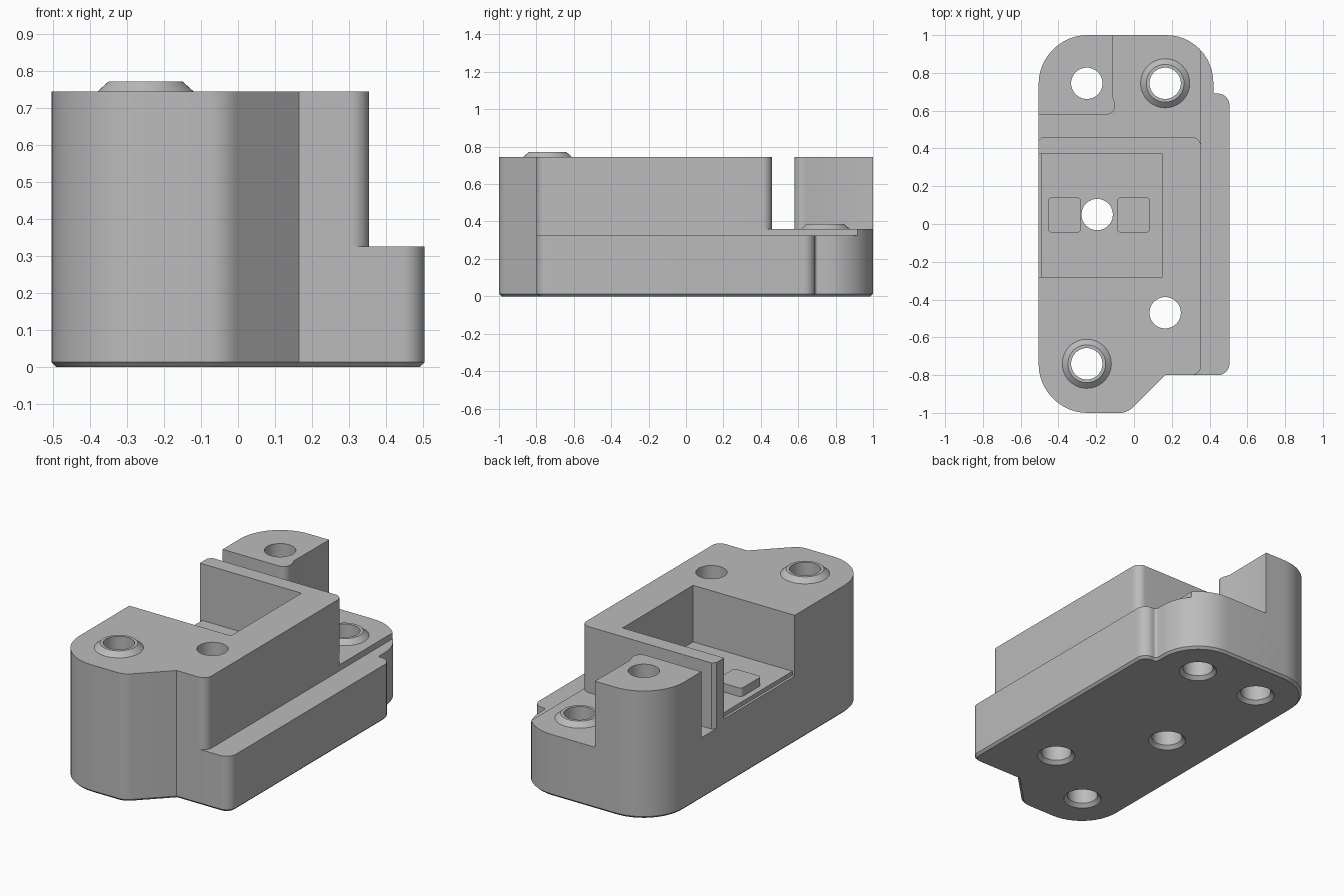
import bpy, bmesh, math
from mathutils import Vector

if "Cube" in bpy.data.objects:
    bpy.data.objects.remove(bpy.data.objects["Cube"], do_unlink=True)

grey = bpy.data.materials.new("machined grey")
grey.use_nodes = True
colour = (0.5, 0.5, 0.5, 1)
grey.diffuse_color = colour
grey.node_tree.nodes["Principled BSDF"].inputs["Base Color"].default_value = colour


def make(name, bm):
    bmesh.ops.recalc_face_normals(bm, faces=bm.faces)
    mesh = bpy.data.meshes.new(name)
    bm.to_mesh(mesh)
    bm.free()
    mesh.materials.append(grey)
    ob = bpy.data.objects.new(name, mesh)
    bpy.context.collection.objects.link(ob)
    return ob


def rounded(corners, steps=12):
    """Turn (x, y, radius) corners into a filleted outline."""
    out = []
    for i, (x, y, r) in enumerate(corners):
        p = Vector((x, y))
        if r == 0:
            out.append(p)
            continue
        a = (Vector(corners[i - 1][:2]) - p).normalized()
        b = (Vector(corners[(i + 1) % len(corners)][:2]) - p).normalized()
        half = a.angle(b) / 2
        centre = p + (a + b).normalized() * (r / math.sin(half))
        start = p + a * (r / math.tan(half)) - centre
        end = p + b * (r / math.tan(half)) - centre
        sweep = math.atan2(start.x * end.y - start.y * end.x, start.dot(end))
        for k in range(steps + 1):
            t = sweep * k / steps
            c, s = math.cos(t), math.sin(t)
            out.append(centre + Vector((start.x * c - start.y * s, start.x * s + start.y * c)))
    return out


def prism(name, corners, z0, z1, chamfer=0):
    bm = bmesh.new()
    base = bm.faces.new([bm.verts.new((p.x, p.y, z0)) for p in rounded(corners)])
    grown = bmesh.ops.extrude_face_region(bm, geom=[base], use_keep_orig=True)["geom"]
    for v in grown:
        if isinstance(v, bmesh.types.BMVert):
            v.co.z = z1
    if chamfer:
        bmesh.ops.recalc_face_normals(bm, faces=bm.faces)
        rim = [e for e in bm.edges if all(abs(v.co.z - z0) < 1e-5 for v in e.verts)]
        bmesh.ops.bevel(bm, geom=rim, offset=chamfer, segments=1, affect='EDGES')
    return make(name, bm)


def box(name, x0, x1, y0, y1, z0, z1, r=0):
    return prism(name, [(x0, y0, r), (x1, y0, r), (x1, y1, r), (x0, y1, r)], z0, z1)


def lathe(name, x, y, profile, sides=48):
    bm = bmesh.new()
    rings = []
    for r, z in profile:
        angles = [math.tau * k / sides for k in range(sides)]
        rings.append([bm.verts.new((x + r * math.cos(t), y + r * math.sin(t), z)) for t in angles])
    for low, high in zip(rings, rings[1:]):
        for k in range(sides):
            n = (k + 1) % sides
            bm.faces.new((low[k], low[n], high[n], high[k]))
    bm.faces.new(rings[0][::-1])
    bm.faces.new(rings[-1])
    return make(name, bm)


def combine(target, tool, operation='DIFFERENCE'):
    mod = target.modifiers.new("combine", 'BOOLEAN')
    mod.operation, mod.solver, mod.object = operation, 'EXACT', tool
    bpy.context.view_layer.objects.active = target
    bpy.ops.object.modifier_apply(modifier=mod.name)
    bpy.data.objects.remove(tool, do_unlink=True)


TOP, DECK, LEDGE, FLOOR = 0.745, 0.36, 0.325, 0.415

# Full-height block with the chamfered foot
body = prism("bracket_body", [
    (-0.505, -1, 0.26), (-0.035, -1, 0.1), (0.165, -0.8, 0), (0.505, -0.8, 0.06),
    (0.505, 0.69, 0.06), (0.42, 0.69, 0.015), (0.42, 1, 0.25), (-0.505, 1, 0.26)],
    0, TOP, 0.013)

# Side ledge
combine(body, prism("ledge_cutter", [
    (0.3, -0.9, 0), (0.3, -0.8, 0), (0.355, -0.8, 0.05), (0.355, 1.2, 0),
    (0.7, 1.2, 0), (0.7, -0.9, 0)], LEDGE, 1))

# Rear deck and slot, leaving the corner post standing
combine(body, prism("deck_cutter", [
    (-0.7, 0.44, 0), (-0.506, 0.44, 0), (-0.485, 0.46, 0), (0.355, 0.46, 0.05),
    (0.355, 0.38, 0), (0.7, 0.38, 0), (0.7, 1.2, 0), (-0.11, 1.2, 0),
    (-0.115, 0.68, 0), (-0.1, 0.64, 0), (-0.1, 0.58, 0.045), (-0.7, 0.58, 0)],
    DECK, 1))

# Open pocket with a low outer lip
combine(body, box("pocket_cutter", -0.7, 0.15, -0.28, 0.37, FLOOR, 1))
combine(body, box("lip_cutter", -0.7, -0.49, -0.28, 0.37, FLOOR - 0.025, FLOOR + 0.1))

# Raised bosses
for x, y, z in ((-0.25, -0.74, TOP), (0.165, 0.745, DECK)):
    boss = lathe("boss", x, y, [(0.13, z - 0.05), (0.13, z), (0.1, z + 0.027)])
    combine(body, boss, 'UNION')

# Through holes, countersunk underneath
for x, y in ((-0.25, -0.74), (0.165, 0.745), (-0.25, 0.745), (-0.195, 0.05), (0.165, -0.47)):
    combine(body, lathe("hole_cutter", x, y,
                        [(0.113, -0.01), (0.083, 0.02), (0.083, 1)]))

# Locating pads on the pocket floor
pads = [box("pad_" + side, x, x + 0.175, -0.045, 0.14, FLOOR - 0.03, FLOOR + 0.05, 0.02)
        for side, x in (("right", -0.455), ("left", -0.09))]
pads[0].data.update()

for ob in [body] + pads:
    bpy.ops.object.select_all(action='DESELECT')
    ob.select_set(True)
    bpy.context.view_layer.objects.active = ob
    bpy.ops.object.shade_smooth_by_angle(angle=math.radians(25))
